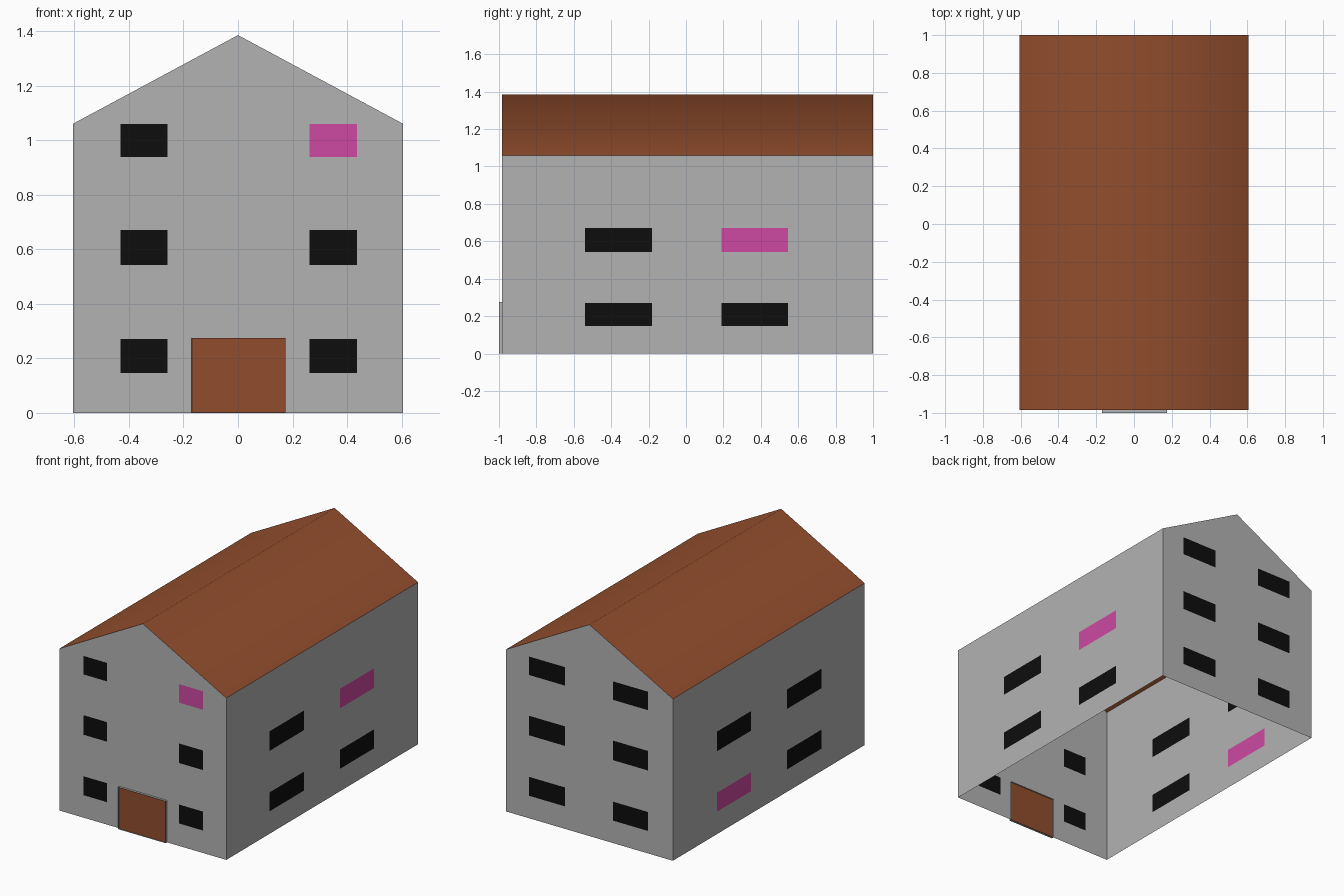
import bpy, bmesh, math
from mathutils import Matrix, Vector

if "Cube" in bpy.data.objects:
    bpy.data.objects.remove(bpy.data.objects["Cube"])

HALF_W, HALF_L, MID_Y = 0.605, 0.9925, 0.0075
EAVE, RIDGE = 1.06, 1.385
ROWS = [(0.147, 0.271), (0.543, 0.671), (0.938, 1.059)]
DOOR = (-0.17, 0.175, 0.0, 0.275)


def material(name, rgb):
    m = bpy.data.materials.new(name)
    m.diffuse_color = (*rgb, 1)
    m.use_nodes = True
    m.node_tree.nodes["Principled BSDF"].inputs["Base Color"].default_value = m.diffuse_color
    return m


GREY = material("wall grey", (0.45, 0.45, 0.45))
BLACK = material("window black", (0.004, 0.004, 0.004))
PINK = material("window pink", (0.61, 0.067, 0.36))
BROWN = material("roof brown", (0.285, 0.075, 0.026))


def finish(name, bm, mats):
    me = bpy.data.meshes.new(name)
    bm.to_mesh(me)
    bm.free()
    for m in mats:
        me.materials.append(m)
    ob = bpy.data.objects.new(name, me)
    bpy.context.collection.objects.link(ob)
    return ob


def inside(p, r):
    return r[0] < p.x < r[1] and r[2] < p.z < r[3]


def wall(name, outline, angle, dist, columns, rows, pink=None, hole=None):
    """Flat wall sheet with windows cut into it; pink = (column, row)."""
    bm = bmesh.new()
    bm.faces.new([bm.verts.new((u, 0, v)) for u, v in outline])
    rects = [(c, r, (*columns[c], *rows[r]))
             for c in range(len(columns)) for r in range(len(rows))]
    cut_rects = [r for _, _, r in rects] + ([hole] if hole else [])
    cuts = {((x, 0, 0), (1, 0, 0)) for q in cut_rects for x in q[:2]}
    cuts |= {((0, 0, z), (0, 0, 1)) for q in cut_rects for z in q[2:] if z > 0}
    for co, no in sorted(cuts):
        bmesh.ops.bisect_plane(bm, geom=bm.verts[:] + bm.edges[:] + bm.faces[:],
                               plane_co=co, plane_no=no, dist=1e-5)
    for f in bm.faces:
        p = f.calc_center_median()
        for c, r, q in rects:
            if inside(p, q):
                f.material_index = 2 if (c, r) == pink else 1
    if hole:
        gone = [f for f in bm.faces if inside(f.calc_center_median(), hole)]
        bmesh.ops.delete(bm, geom=gone, context='FACES')
    bm.transform(Matrix.Translation((0, MID_Y, 0)) @ Matrix.Rotation(angle, 4, 'Z')
                 @ Matrix.Translation((0, -dist, 0)))
    return finish(name, bm, [GREY, BLACK, PINK])


# Gable walls
gable = [(-HALF_W, 0), (HALF_W, 0), (HALF_W, EAVE), (0, RIDGE), (-HALF_W, EAVE)]
wall("front_wall", gable, 0, HALF_L, [(-0.43, -0.258), (0.262, 0.436)], ROWS,
     pink=(1, 2), hole=DOOR)
wall("back_wall", gable, math.pi, HALF_L, [(-0.436, -0.177), (0.172, 0.426)], ROWS)

# Side walls
side = [(-HALF_L, 0), (HALF_L, 0), (HALF_L, EAVE), (-HALF_L, EAVE)]
wall("right_wall", side, math.pi / 2, HALF_W, [(-0.547, -0.188), (0.182, 0.538)],
     ROWS[:2], pink=(1, 1))
wall("left_wall", side, -math.pi / 2, HALF_W, [(-0.538, -0.182), (0.188, 0.547)],
     ROWS[:2], pink=(0, 0))

# Roof: two slopes, softly shaded over the ridge
bm = bmesh.new()
front, back = [[bm.verts.new((x, MID_Y + s * HALF_L, z)) for x, z in
                ((-HALF_W, EAVE), (0, RIDGE), (HALF_W, EAVE))] for s in (-1, 1)]
for i in range(2):
    f = bm.faces.new((front[i], front[i + 1], back[i + 1], back[i]))
    f.smooth = True
finish("roof", bm, [BROWN])

# Door: raised frame around a recessed panel
x0, x1, z0, z1 = DOOR
bm = bmesh.new()
wall_y = MID_Y - HALF_L
base = [bm.verts.new((x, wall_y, z)) for x, z in ((x0, z0), (x1, z0), (x1, z1), (x0, z1))]
tip = [bm.verts.new((v.co.x, -1.0, v.co.z)) for v in base]
for i in range(4):
    j = (i + 1) % 4
    bm.faces.new((base[i], base[j], tip[j], tip[i]))
panel = bm.faces.new(tip)
bmesh.ops.inset_region(bm, faces=[panel], thickness=0.013)
bmesh.ops.inset_region(bm, faces=[panel], thickness=0.001)
for v in panel.verts:
    v.co += Vector((0, 0.008, 0))
panel.material_index = 1
finish("door", bm, [GREY, BROWN])
